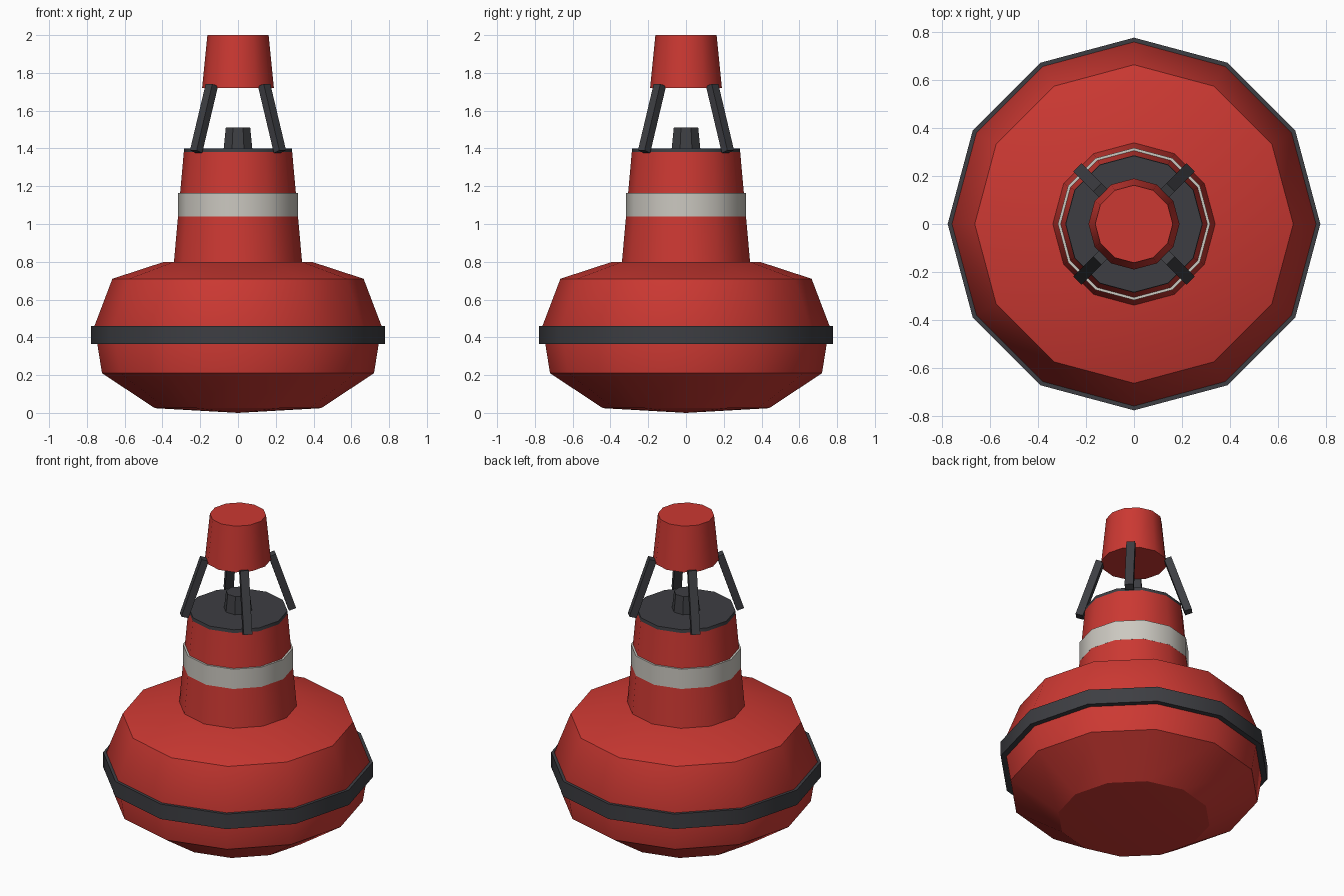
import bpy, bmesh
from math import pi, cos, sin, radians
from mathutils import Vector

cube = bpy.data.objects.get("Cube")
if cube:
    bpy.data.objects.remove(cube, do_unlink=True)


def material(name, rgb):
    m = bpy.data.materials.new(name)
    m.use_nodes = True
    m.diffuse_color = (*rgb, 1)
    node = next(n for n in m.node_tree.nodes if n.type == 'BSDF_PRINCIPLED')
    node.inputs["Base Color"].default_value = (*rgb, 1)
    return m


red = material("buoy red", (0.6, 0.04, 0.032))
dark = material("rubber dark grey", (0.047, 0.048, 0.055))
pale = material("reflective pale grey", (0.6, 0.58, 0.53))


def finish(name, bm, mat, smooth=True):
    bmesh.ops.recalc_face_normals(bm, faces=bm.faces)
    mesh = bpy.data.meshes.new(name)
    bm.to_mesh(mesh)
    bm.free()
    obj = bpy.data.objects.new(name, mesh)
    bpy.context.collection.objects.link(obj)
    mesh.materials.append(mat)
    if smooth:
        bpy.ops.object.select_all(action='DESELECT')
        obj.select_set(True)
        bpy.context.view_layer.objects.active = obj
        bpy.ops.object.shade_smooth_by_angle(angle=radians(30.5))
    return obj


def turned(name, profile, mat, sides=12, turn=0.0):
    """Spin (radius, height) points into a closed faceted solid."""
    bm = bmesh.new()
    rings = []
    for r, z in profile:
        if r == 0:
            rings.append([bm.verts.new((0, 0, z))] * sides)
        else:
            angles = [turn + 2 * pi * i / sides for i in range(sides)]
            rings.append([bm.verts.new((r * cos(a), r * sin(a), z)) for a in angles])
    for low, high in zip(rings, rings[1:]):
        for i in range(sides):
            j = (i + 1) % sides
            corners = dict.fromkeys((low[i], low[j], high[j], high[i]))
            bm.faces.new(list(corners))
    for ring, (r, z) in ((rings[0], profile[0]), (rings[-1], profile[-1])):
        if r > 0:
            bm.faces.new(ring)
    return finish(name, bm, mat)


# Float body with its fender belt
turned("float_hull", [(0, 0), (0.44, 0.025), (0.72, 0.21), (0.76, 0.46),
                      (0.665, 0.71), (0.39, 0.80)], red)
turned("fender_belt", [(0.778, 0.365), (0.778, 0.46)], dark)

# Tower with reflective band, deck and lamp
turned("tower", [(0.34, 0.79), (0.287, 1.38)], red)
turned("reflective_band", [(0.318, 1.04), (0.318, 1.165)], pale)
turned("tower_deck", [(0.287, 1.38), (0.285, 1.40)], dark)
turned("lamp", [(0.083, 1.39), (0.07, 1.51)], dark, sides=8, turn=pi / 8)

# Top mark
turned("top_mark", [(0.19, 1.72), (0.162, 2.0)], red)

# Four leaning square struts
for k, label in enumerate(("back_left", "back_right", "front_right", "front_left")):
    a = pi / 4 + k * pi / 2
    out = Vector((cos(a), sin(a), 0))
    foot = out * 0.314 + Vector((0, 0, 1.383))
    head = out * 0.196 + Vector((0, 0, 1.735))
    axis = (head - foot).normalized()
    side = axis.cross(out).normalized() * 0.025
    depth = side.cross(axis).normalized() * 0.022
    bm = bmesh.new()
    ends = [[bm.verts.new(p + side * s + depth * d)
             for s, d in ((-1, -1), (1, -1), (1, 1), (-1, 1))] for p in (foot, head)]
    for i in range(4):
        j = (i + 1) % 4
        bm.faces.new((ends[0][i], ends[0][j], ends[1][j], ends[1][i]))
    for end in ends:
        bm.faces.new(end)
    finish("strut_" + label, bm, dark, smooth=False)
